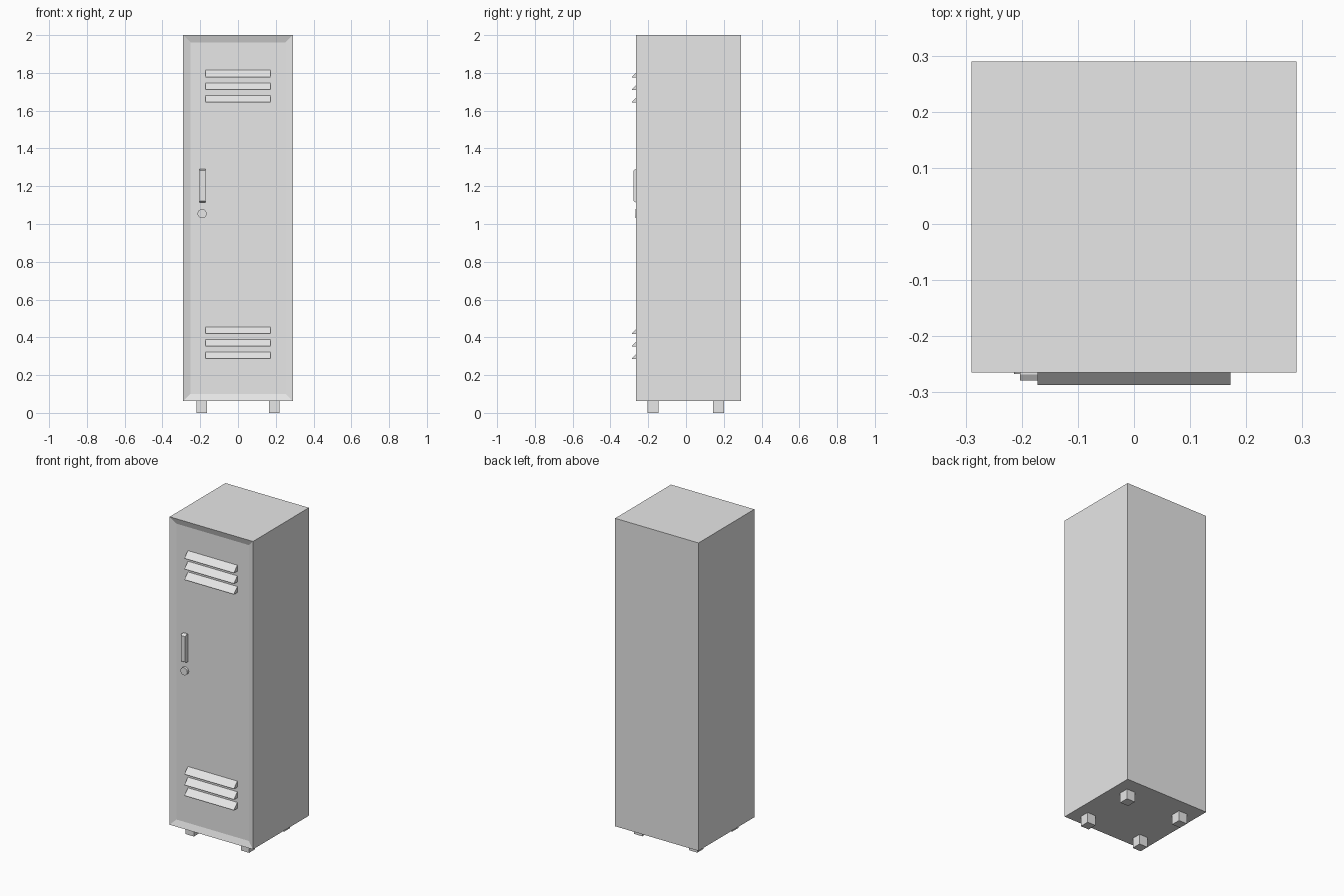
import bpy
import bmesh
from mathutils import Vector

if "Cube" in bpy.data.objects:
    bpy.data.objects.remove(bpy.data.objects["Cube"], do_unlink=True)

# Single painted-metal colour
GREY = (0.8, 0.8, 0.8, 1.0)
metal = bpy.data.materials.new("grey_metal")
metal.use_nodes = True
metal.diffuse_color = GREY
metal.node_tree.nodes["Principled BSDF"].inputs["Base Color"].default_value = GREY

FRONT = -0.265
RECESS = 0.013
DOOR = FRONT + RECESS


def finish(name, bm):
    bmesh.ops.recalc_face_normals(bm, faces=bm.faces)
    mesh = bpy.data.meshes.new(name)
    bm.to_mesh(mesh)
    bm.free()
    mesh.materials.append(metal)
    obj = bpy.data.objects.new(name, mesh)
    bpy.context.collection.objects.link(obj)
    return obj


def box_mesh(low, high):
    low, high = Vector(low), Vector(high)
    bm = bmesh.new()
    bmesh.ops.create_cube(bm, size=1)
    bmesh.ops.scale(bm, vec=high - low, verts=bm.verts)
    bmesh.ops.translate(bm, vec=(low + high) / 2, verts=bm.verts)
    return bm


def side_profile(name, points, x0, x1):
    """Extrude a (y, z) outline from x0 to x1."""
    bm = bmesh.new()
    face = bm.faces.new([bm.verts.new((x0, y, z)) for y, z in points])
    out = bmesh.ops.extrude_face_region(bm, geom=[face])
    moved = [v for v in out["geom"] if isinstance(v, bmesh.types.BMVert)]
    bmesh.ops.translate(bm, vec=(x1 - x0, 0, 0), verts=moved)
    return finish(name, bm)


# Cabinet with a door panel sunk into its front frame
bm = box_mesh((-0.29, FRONT, 0.063), (0.29, 0.29, 2.0))
bm.normal_update()
panel = min(bm.faces, key=lambda f: f.calc_center_median().y)
bmesh.ops.inset_region(bm, faces=[panel], thickness=0.038, use_even_offset=True)
bmesh.ops.translate(bm, vec=(0, RECESS, 0), verts=panel.verts)
finish("cabinet", bm)

# Four square feet
for side, sx in (("right", -1), ("left", 1)):
    for end, y in (("front", -0.175), ("back", 0.172)):
        x = sx * 0.192
        finish(f"{end}_{side}_foot",
               box_mesh((x - 0.029, y - 0.03, 0), (x + 0.029, y + 0.03, 0.07)))

# Sloped vent louvers, three above and three below
for group, base in (("upper", 1.642), ("lower", 0.284)):
    for i in range(3):
        z = base + i * 0.067
        side_profile(f"{group}_louver_{i + 1}",
                     [(DOOR, z), (-0.287, z), (-0.287, z + 0.003), (DOOR, z + 0.038)],
                     -0.172, 0.172)

# Pull handle with chamfered ends
side_profile("handle",
             [(DOOR, 1.115), (-0.268, 1.115), (-0.279, 1.122),
              (-0.279, 1.283), (-0.268, 1.29), (DOOR, 1.29)],
             -0.203, -0.172)

# Round lock below the handle
bpy.ops.mesh.primitive_cylinder_add(vertices=24, radius=0.024, depth=0.016,
                                    location=(-0.19, DOOR - 0.007, 1.055),
                                    rotation=(1.5708, 0, 0))
lock = bpy.context.object
lock.name = "lock"
lock.data.materials.append(metal)
bpy.ops.object.shade_smooth_by_angle()
